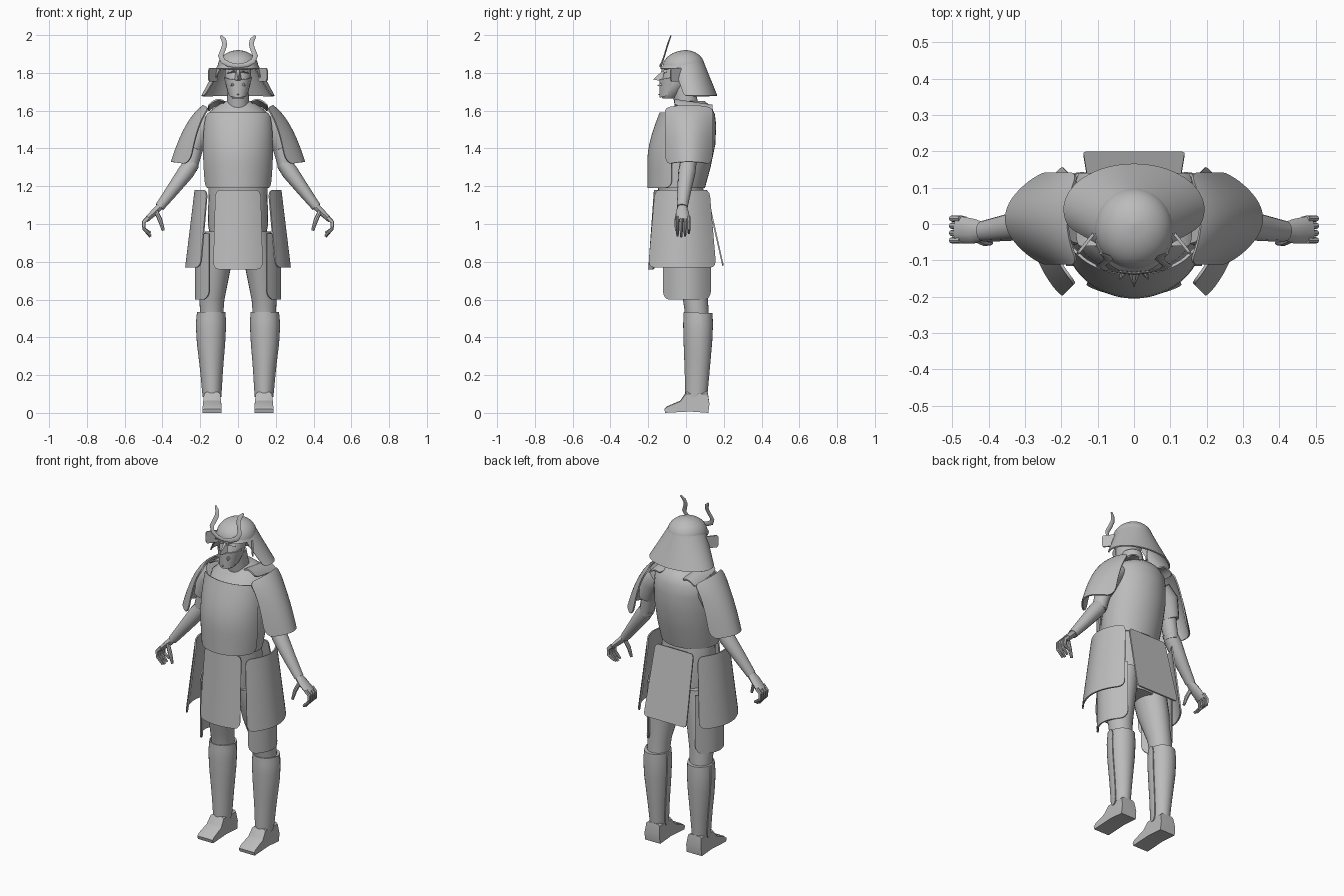
import bpy, bmesh
from math import sin, cos, pi, sqrt, radians
from mathutils import Vector

cube = bpy.data.objects.get("Cube")
if cube:
    bpy.data.objects.remove(cube, do_unlink=True)

GREY = (0.5, 0.5, 0.5, 1)
mat = bpy.data.materials.new("plain grey")
mat.use_nodes = True
mat.diffuse_color = GREY
for node in mat.node_tree.nodes:
    if node.type == 'BSDF_PRINCIPLED':
        node.inputs["Base Color"].default_value = GREY


def finish(name, bm, mirror=False, angle=40):
    """Turn a bmesh into a smooth-shaded object, paired across x if asked."""
    bmesh.ops.recalc_face_normals(bm, faces=bm.faces)
    mesh = bpy.data.meshes.new(name)
    bm.to_mesh(mesh)
    bm.free()
    mesh.materials.append(mat)
    obj = bpy.data.objects.new(name, mesh)
    bpy.context.collection.objects.link(obj)
    bpy.ops.object.select_all(action='DESELECT')
    obj.select_set(True)
    bpy.context.view_layer.objects.active = obj
    bpy.ops.object.shade_smooth_by_angle(angle=radians(angle))
    if mirror:
        obj.modifiers.new("pair", 'MIRROR').use_clip = False
    return obj


def loft(name, rings, mirror=False, angle=40):
    """Skin closed rings of points and cap both ends."""
    bm = bmesh.new()
    rows = [[bm.verts.new(p) for p in ring] for ring in rings]
    n = len(rows[0])
    for a, b in zip(rows, rows[1:]):
        for i in range(n):
            j = (i + 1) % n
            bm.faces.new((a[i], a[j], b[j], b[i]))
    bm.faces.new(rows[0])
    bm.faces.new(rows[-1])
    return finish(name, bm, mirror, angle)


def stack(name, rings, mirror=False, n=28):
    """Upright body from level ellipses (z, x, y, rx, ry)."""
    turn = [2 * pi * i / n for i in range(n)]
    return loft(name, [[(x + rx * cos(a), y + ry * sin(a), z) for a in turn]
                       for z, x, y, rx, ry in rings], mirror)


def limb(name, path, n=12, mirror=True):
    """Tube along points (x, y, z, depth radius, side radius)."""
    pts = [Vector(p[:3]) for p in path]
    rings = []
    for i, p in enumerate(path):
        d = (pts[min(i + 1, len(pts) - 1)] - pts[max(i - 1, 0)]).normalized()
        b = Vector((0, 1, 0))
        b = (b - d * d.dot(b)).normalized()
        a = b.cross(d)
        rings.append([pts[i] + b * p[3] * cos(t) + a * p[4] * sin(t)
                      for t in (2 * pi * k / n for k in range(n))])
    return loft(name, rings, mirror)


def plate(name, shape, mirror=False, top=0.0, bottom=0.0, round_w=0.25,
          thick=0.008, nu=18, nv=16):
    """Thin curved plate: shape(u in -1..1, v in 0..1 downwards), rounded ends."""
    bm = bmesh.new()
    rows = []
    for j in range(nv + 1):
        v = (1 - cos(pi * j / nv)) / 2
        t = 0
        if top and v < top:
            t = 1 - v / top
        elif bottom and v > 1 - bottom:
            t = (v - 1 + bottom) / bottom
        k = 1 - round_w * (1 - sqrt(max(0, 1 - t * t)))
        rows.append([bm.verts.new(shape(k * (2 * i / nu - 1), v))
                     for i in range(nu + 1)])
    for a, b in zip(rows, rows[1:]):
        for i in range(nu):
            bm.faces.new((a[i], a[i + 1], b[i + 1], b[i]))
    bmesh.ops.recalc_face_normals(bm, faces=bm.faces)
    bmesh.ops.solidify(bm, geom=bm.faces[:], thickness=thick)
    return finish(name, bm, mirror)


def mix(a, b, t):
    return a + (b - a) * t


# Torso, hips and neck
stack("torso", [(1.19, 0, -.04, .165, .14), (1.3, 0, -.02, .174, .15),
                (1.42, 0, .005, .176, .15), (1.52, 0, .012, .174, .148),
                (1.58, 0, .025, .165, .128), (1.62, 0, .04, .12, .095),
                (1.65, 0, .03, .07, .07)], n=36)
stack("hips", [(.84, 0, 0, .13, .1), (1.0, 0, -.01, .16, .12),
               (1.2, 0, -.03, .155, .12)])
stack("neck", [(1.6, 0, .01, .06, .065), (1.74, 0, -.02, .055, .06)])


# Breastplate wraps the front of the torso
def breast(u, v):
    s = sin(min(1, v * 1.5) * pi / 2)
    a = u * 1.3
    return (mix(.18, .192, sin(v * pi)) * sin(a),
            -.03 - mix(.11, .175, s) * cos(a), 1.59 - .4 * v)


plate("breastplate", breast, top=.2, bottom=.08, round_w=.2, nu=26)

# Collar straps over the shoulders
plate("collar_strap", lambda u, v: (.115 + .045 * u, mix(-.06, .14, v),
      1.66 - .03 * v - .02 * u * u - .012 * u), True, top=.2, bottom=.2)


# Shoulder guards drop from the neck out over the upper arm
def shoulder(u, v):
    w = 1 - v
    x = w * w * .185 + 2 * w * v * .285 + v * v * .355
    z = w * w * 1.63 + 2 * w * v * 1.56 + v * v * 1.33
    return (x - mix(.03, .1, v) * u * u, .015 + .127 * u, z - .015 * u * u)


plate("shoulder_guard", shoulder, True, top=.14, bottom=.14, round_w=.2)

# Hanging skirt panels
plate("front_skirt", lambda u, v: (mix(.12, .132, v) * u,
      mix(-.17, -.2, v) + .03 * u * u, mix(1.18, .76, v)),
      top=.08, bottom=.08, round_w=.22)
plate("side_skirt", lambda u, v: (
      mix(.23, .28, v) - mix(.065, .08, v) * u * u,
      mix(-.02, -.02, v) + mix(.145, .18, v) * u, mix(1.18, .77, v)),
      True, top=.08, bottom=.09, round_w=.16)
plate("back_skirt", lambda u, v: (mix(.125, .14, v) * u,
      mix(.11, .2, v), mix(1.18, .78, v)), top=.06, bottom=.06, round_w=.12)

# Thighs and their guards
stack("thigh", [(.96, .09, 0, .085, .11), (.76, .12, .02, .08, .095),
                (.6, .138, .05, .066, .066), (.5, .14, .06, .06, .062)], True)
plate("thigh_guard", lambda u, v: (.228 - .075 * u * u, .005 + .128 * u,
      mix(.95, .6, v)), True, bottom=.15, round_w=.25)

# Calves with wrapped shin guards
SHIN = [(.1, .138, .058, .045, .056), (.22, .14, .062, .054, .063),
        (.38, .143, .066, .07, .073), (.47, .143, .067, .074, .076),
        (.53, .142, .067, .07, .073)]
stack("calf", SHIN, True)


def shin(u, v):
    z = mix(.535, .085, v)
    k = next((i for i in range(3) if z < SHIN[i + 1][0]), 3)
    t = (z - SHIN[k][0]) / (SHIN[k + 1][0] - SHIN[k][0])
    x, y, rx, ry = (mix(SHIN[k][i], SHIN[k + 1][i], t) for i in range(1, 5))
    a = u * 1.75
    return (x + (rx + .006) * sin(a), y - (ry + .006) * cos(a), z)


plate("shin_guard", shin, True, top=.1, bottom=.1, round_w=.15, thick=.006)

# Feet: side profile swept across, narrower on top
FOOT = [(.118, 0), (.124, .05), (.115, .11), (.0, .11), (-.03, .065),
        (-.1, .035), (-.115, .02), (-.11, 0), (.02, .008)]
loft("foot", [[(.137 + s * (.05 - .1 * max(0, z - .04)), y, z * k)
               for y, z in FOOT]
              for s, k in ((-1, .92), (-.75, 1), (.75, 1), (1, .92))], True, 25)

# Arms
limb("sleeve", [(.15, .02, 1.55, .075, .07), (.2, .02, 1.5, .08, .07),
                (.235, .015, 1.4, .062, .05)], 16)
limb("upper_arm", [(.19, .02, 1.53, .06, .055), (.225, .015, 1.41, .05, .043),
                   (.255, .01, 1.29, .042, .038)])
limb("forearm_guard", [(.24, .01, 1.325, .042, .04), (.275, .005, 1.275, .046, .044),
                       (.35, -.01, 1.175, .037, .034), (.415, -.02, 1.09, .029, .025)])

# Hands with curled fingers
limb("palm", [(.405, -.02, 1.1, .022, .019), (.44, -.02, 1.065, .034, .019),
              (.487, -.015, 1.02, .038, .014)], 10)
for i, finger in enumerate(("index", "middle", "ring", "little")):
    y = -.045 + .02 * i
    drop = (.0, .006, .0, -.014)[i]
    limb(finger + "_finger", [(.475, y, 1.035, .009, .012), (.5, y, 1.01, .009, .01),
                              (.498, y, .975, .009, .009),
                              (.463, y, .938 - drop, .006, .007)], 8)
limb("thumb", [(.435, -.04, 1.07, .011, .012), (.412, -.05, 1.02, .011, .012),
               (.395, -.052, .965, .007, .008)], 8)

# Head and face mask
stack("head", [(1.665, 0, -.09, .03, .035), (1.69, 0, -.083, .052, .055),
               (1.74, 0, -.062, .066, .072), (1.79, 0, -.045, .07, .075),
               (1.85, 0, -.02, .07, .08)])
plate("face_mask", lambda u, v: (mix(.07, .045, v) * sin(u * 1.4),
      mix(-.055, -.075, v) - mix(.08, .06, v) * cos(u * 1.4),
      mix(1.765, 1.67, v) + .015 * u * u), bottom=.4, thick=.006)


def spike(name, base, tip, w, h, mirror=False):
    bm = bmesh.new()
    x, y, z = base
    b = [bm.verts.new(p) for p in ((x - w, y, z - h), (x + w, y, z - h),
                                   (x + w * .4, y, z + h), (x - w * .4, y, z + h))]
    t = bm.verts.new(tip)
    bm.faces.new(b)
    for i in range(4):
        bm.faces.new((b[i], b[(i + 1) % 4], t))
    return finish(name, bm, mirror, 20)


spike("mask_nose", (0, -.12, 1.785), (0, -.175, 1.765), .022, .03)
spike("mask_moustache", (.02, -.12, 1.745), (.04, -.155, 1.73), .018, .01, True)
spike("mask_chin", (0, -.11, 1.69), (0, -.15, 1.685), .03, .015)
spike("mask_brow", (.03, -.1, 1.81), (.025, -.135, 1.81), .028, .012, True)

# Helmet bowl, brim and flared neck guard
stack("helmet_bowl", [(1.83, 0, -.012, .108, .112)] +
      [(1.83 + .09 * sin(a), 0, -.012 * cos(a), .108 * cos(a), .112 * cos(a))
       for a in (pi / 2 * i / 10 for i in range(1, 10))] +
      [(1.921, 0, 0, .004, .004)], n=36)
plate("helmet_brim", lambda u, v: (mix(.106, .112, v) * sin(u * 1.3),
      -.012 - mix(.108, .124, v) * cos(u * 1.3), mix(1.842, 1.822, v)), thick=.006)


def neck_guard(u, v):
    a = u * mix(2.25, 1.98, v)
    return (mix(.1, .194, v) * sin(a),
            mix(-.005, .04, v) + mix(.1, .126, v) * cos(a), mix(1.855, 1.68, v))


plate("helmet_neck_guard", neck_guard, bottom=.1, round_w=.05, nu=40)
plate("helmet_ear_flap", lambda u, v: (.135 + .024 * u, -.05 - .03 * u,
      1.825 - .07 * v), True, top=.3, bottom=.3, round_w=.3)

# Crest: a pair of flat curling horns
limb("crest_horn", [(0, -.136, 1.838, .004, .01), (.045, -.131, 1.843, .004, .013),
                    (.08, -.124, 1.862, .004, .014), (.092, -.115, 1.89, .004, .014),
                    (.08, -.106, 1.92, .004, .013), (.07, -.097, 1.95, .004, .013),
                    (.075, -.088, 1.975, .004, .013), (.092, -.08, 1.996, .003, .006)], 8)
